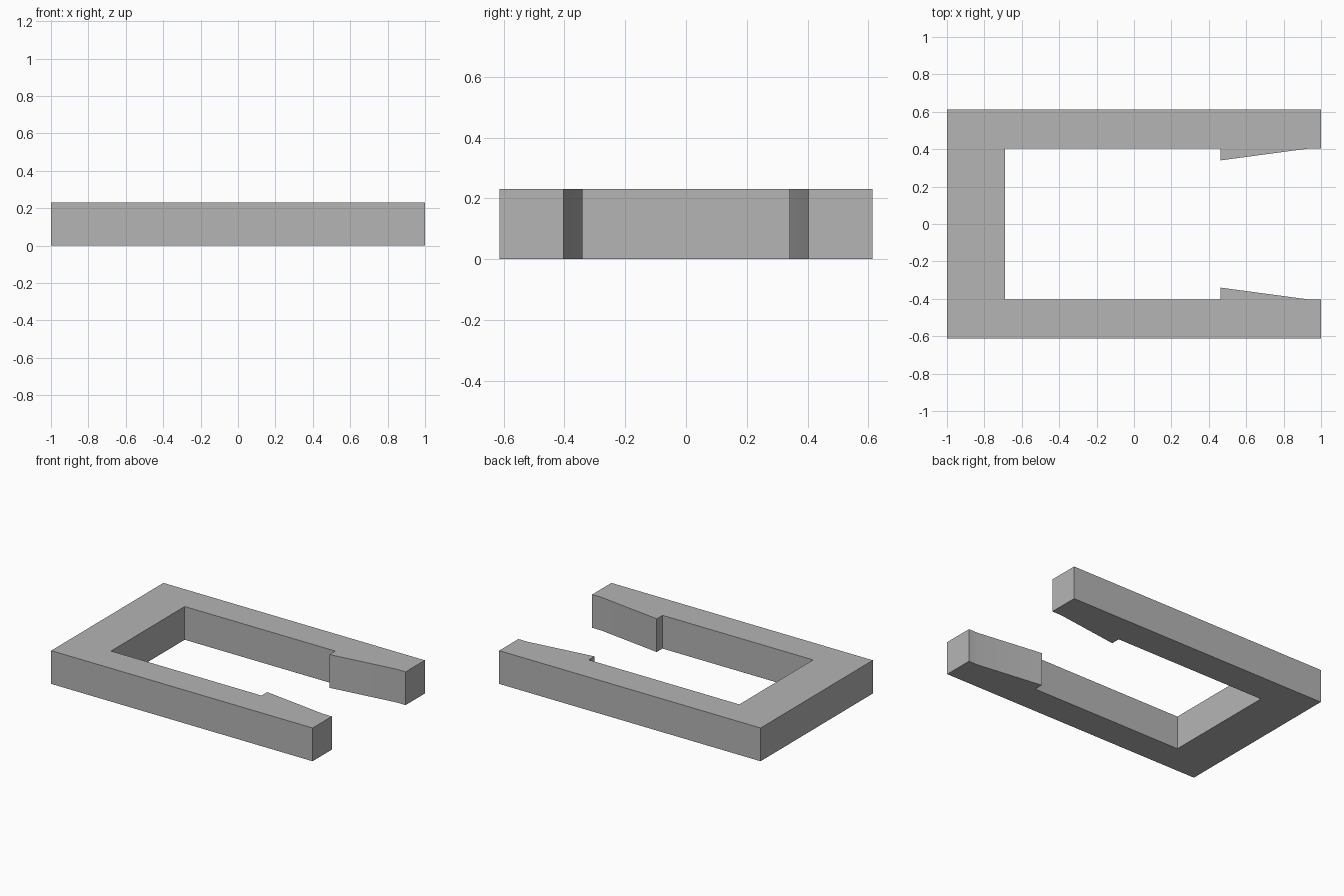
import bpy
import bmesh
import math

cube = bpy.data.objects.get("Cube")
if cube:
    bpy.data.objects.remove(cube, do_unlink=True)

HEIGHT = 0.23
HALF_WIDTH = 0.613
ARM_INNER = 0.403
BARB_TIP = 0.34

# One flat grey for the whole clip
grey = bpy.data.materials.new("plain grey")
grey.use_nodes = True
colour = (0.46, 0.46, 0.46, 1)
grey.diffuse_color = colour
grey.node_tree.nodes["Principled BSDF"].inputs["Base Color"].default_value = colour

# Half outline from the spine to the arm tip, then mirrored across y = 0
half = [
    (-1, HALF_WIDTH),
    (1, HALF_WIDTH),
    (1, ARM_INNER),
    (0.93, ARM_INNER),      # ramp start
    (0.462, BARB_TIP),      # barb point
    (0.462, ARM_INNER),     # barb catch
    (-0.69, ARM_INNER),     # inner corner
]
outline = half + [(x, -y) for x, y in reversed(half)]

# Extrude the outline into the solid clip
bm = bmesh.new()
base = bm.faces.new([bm.verts.new((x, y, 0)) for x, y in outline])
top = bmesh.ops.extrude_face_region(bm, geom=[base], use_keep_orig=True)["geom"]
for v in top:
    if isinstance(v, bmesh.types.BMVert):
        v.co.z = HEIGHT
bmesh.ops.recalc_face_normals(bm, faces=bm.faces)
mesh = bpy.data.meshes.new("clip_body")
bm.to_mesh(mesh)
bm.free()
mesh.materials.append(grey)

clip = bpy.data.objects.new("clip_body", mesh)
bpy.context.collection.objects.link(clip)

# Soften only the shallow bend where each ramp meets its arm
bpy.ops.object.select_all(action="DESELECT")
clip.select_set(True)
bpy.context.view_layer.objects.active = clip
bpy.ops.object.shade_smooth_by_angle(angle=math.radians(30))
